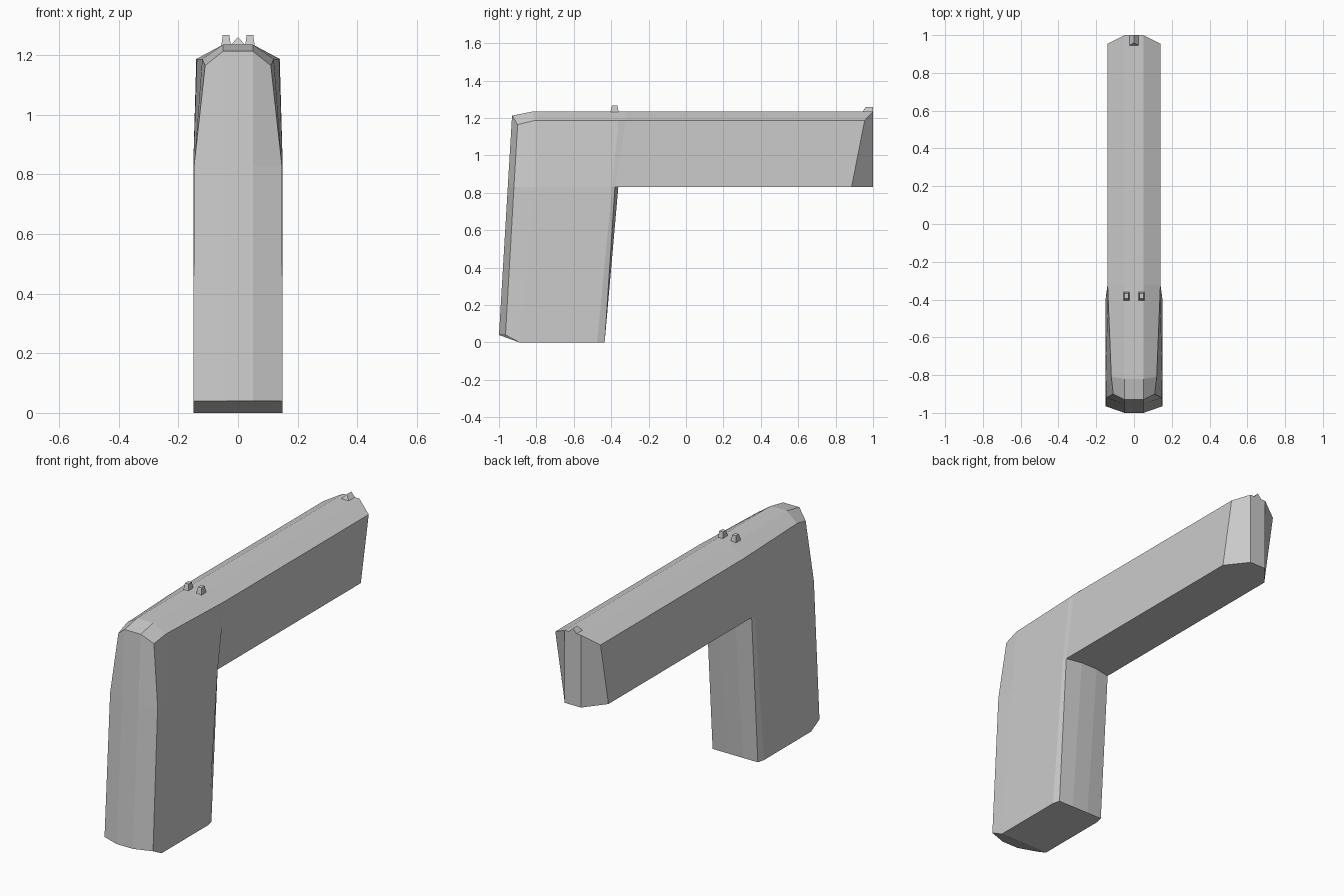
import bpy, bmesh

if "Cube" in bpy.data.objects:
    bpy.data.objects.remove(bpy.data.objects["Cube"])

# Right-half points; trailing digit of grip points = level (0 bottom, 1 mid, 2 top)
P = {
    # grip outline: front flat, front chamfer, side, rear chamfer pair, rear flat
    'f0': (.05, -1, .04), 'c0': (.15, -.965, .04), 'b0': (.15, -.89, 0),
    'r0': (.15, -.475, 0), 'k0': (.14, -.435, 0), 'm0': (.05, -.435, 0),
    'f1': (.05, -.953, .83), 'c1': (.147, -.92, .83), 'b1': (.15, -.81, .83),
    'r1': (.15, -.395, .83), 'k1': (.14, -.38, .83), 'm1': (.05, -.362, .83),
    'f2': (.05, -.93, 1.213), 'c2': (.11, -.90, 1.165), 'b2': (.12, -.81, 1.187),
    'r2': (.138, -.36, 1.187), 'k2': (.14, -.32, 1.187),
    # top ridge and rear end of the barrel
    't0': (.05, -.82, 1.235), 't1': (.05, -.32, 1.235), 't2': (.05, 1, 1.235),
    's0': (.14, .885, .83), 's1': (.14, .955, 1.187), 's2': (.05, 1, .83),
}


def make(name, faces):
    """Object from a list of coordinate polygons, welded."""
    bm = bmesh.new()
    for f in faces:
        bm.faces.new([bm.verts.new(co) for co in f])
    bmesh.ops.remove_doubles(bm, verts=bm.verts, dist=1e-5)
    bmesh.ops.recalc_face_normals(bm, faces=bm.faces)
    me = bpy.data.meshes.new(name)
    bm.to_mesh(me)
    bm.free()
    ob = bpy.data.objects.new(name, me)
    bpy.context.collection.objects.link(ob)
    return ob


def flip(co):
    return (-co[0], co[1], co[2])


# Side faces, built once per side
sides = []
for lo, hi, ring in ((0, 1, 'fcbrkm'), (1, 2, 'fcbrk')):
    for a, b in zip(ring, ring[1:]):
        sides.append(f'{a}{lo} {b}{lo} {b}{hi} {a}{hi}')
sides += ['k1 s0 s1 k2', 'k2 s1 t2 t1', 's0 s2 t2 s1',
          'f2 c2 b2 t0', 'b2 r2 k2 t1 t0']

# Faces crossing the centre: a right-hand path closed by its mirror image
centre = ['f0 f1', 'f1 f2', 'f2 t0', 't0 t1', 't1 t2', 't2 s2',
          's2 s0 k1 m1', 'm1 m0', 'm0 k0 r0 b0', 'b0 c0 f0']

polys = []
for s in sides:
    pts = [P[n] for n in s.split()]
    polys += [pts, [flip(c) for c in pts]]
for s in centre:
    pts = [P[n] for n in s.split()]
    polys.append(pts + [flip(c) for c in reversed(pts)])
make('body_shell', polys)


def frustum(name, base, top, z0, z1):
    """Tapered block; base and top are (x0, x1, y0, y1)."""
    def rect(r, z):
        return [(r[0], r[2], z), (r[1], r[2], z), (r[1], r[3], z), (r[0], r[3], z)]
    lo, hi = rect(base, z0), rect(top, z1)
    faces = [lo, hi] + [[lo[i], lo[(i + 1) % 4], hi[(i + 1) % 4], hi[i]] for i in range(4)]
    return make(name, faces)


# Pair of rear sight posts
for side, s in (('left', -1), ('right', 1)):
    x = s * .04
    frustum('rear_sight_' + side, (x - .016, x + .016, -.405, -.36),
            (x - .011, x + .011, -.395, -.367), 1.23, 1.268)

# Front sight: small triangular blade at the far end
a, b = [[(-.025, y, 1.233), (.025, y, 1.233), (0, yt, 1.26)]
        for y, yt in ((.945, .96), (1, 1))]
make('front_sight', [a, b] + [[a[i], a[(i + 1) % 3], b[(i + 1) % 3], b[i]] for i in range(3)])
